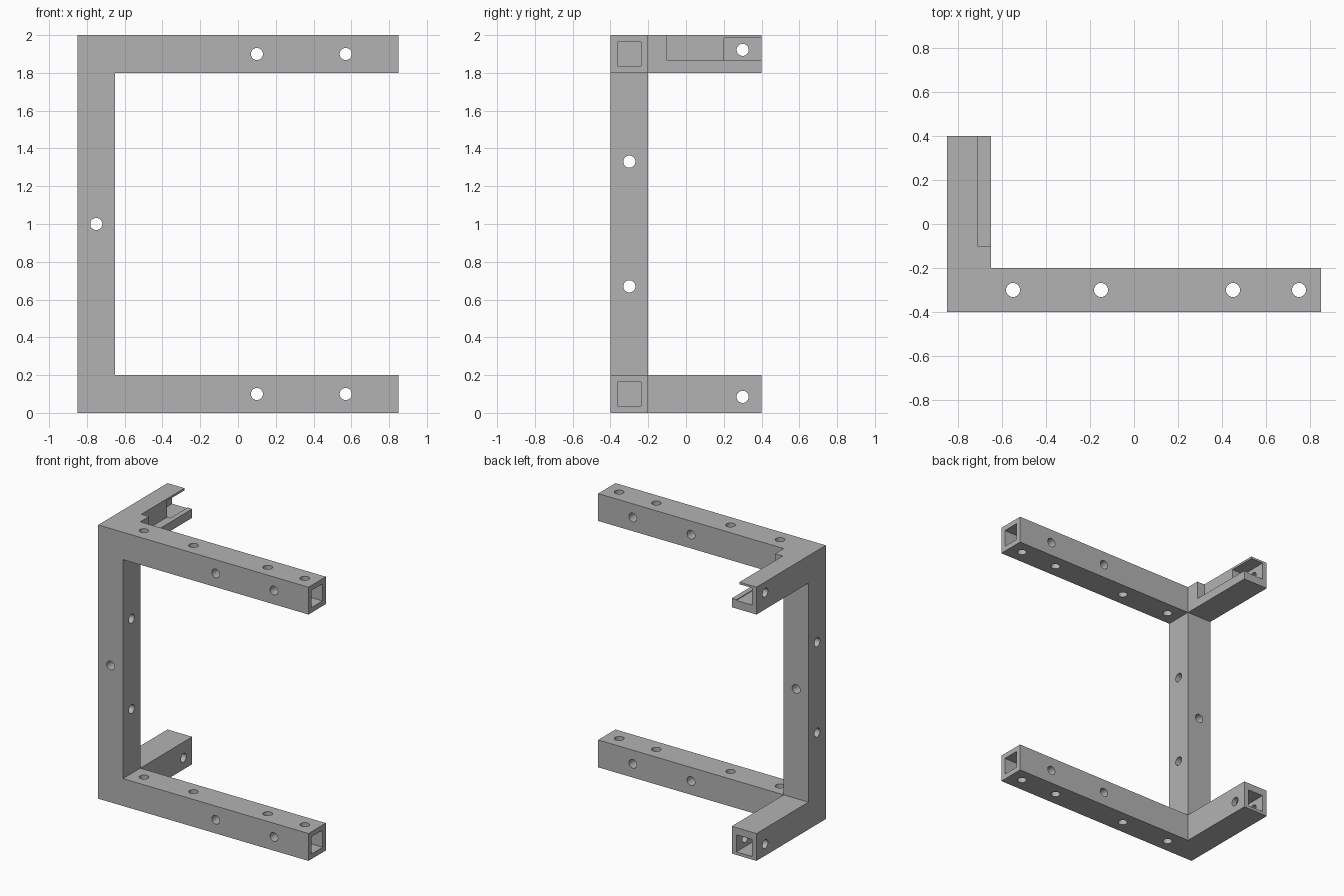
import bpy, bmesh, math
from mathutils import Vector

if "Cube" in bpy.data.objects:
    bpy.data.objects.remove(bpy.data.objects["Cube"], do_unlink=True)

grey = bpy.data.materials.new("plain_grey")
grey.use_nodes = True
color = (0.45, 0.45, 0.45, 1)
grey.diffuse_color = color
grey.node_tree.nodes["Principled BSDF"].inputs["Base Color"].default_value = color

W = 0.2                      # bar width
X, Y, H = 0.85, 0.4, 2.0     # half length, half depth, height
PX, BY = -X + W / 2, -Y + W / 2   # post and front bar centre lines
HOLLOW = 0.125               # socket size
RADIUS = 0.032               # bolt hole radius


def make_object(name, bm):
    bmesh.ops.recalc_face_normals(bm, faces=bm.faces[:])
    mesh = bpy.data.meshes.new(name)
    bm.to_mesh(mesh)
    bm.free()
    mesh.materials.append(grey)
    obj = bpy.data.objects.new(name, mesh)
    bpy.context.collection.objects.link(obj)
    return obj


def extrude(bm, faces, distance):
    new = bmesh.ops.extrude_face_region(bm, geom=faces)["geom"]
    bmesh.ops.delete(bm, geom=faces, context='FACES_ONLY')
    verts = [g for g in new if isinstance(g, bmesh.types.BMVert)]
    bmesh.ops.translate(bm, vec=(0, distance, 0), verts=verts)


# C-shaped front frame, built from a grid of quads and pulled back
bm = bmesh.new()
xs, zs = (-X, -X + W, X), (0, W, H - W, H)
grid = [[bm.verts.new((x, -Y, z)) for z in zs] for x in xs]
for i, j in ((0, 0), (1, 0), (0, 1), (0, 2), (1, 2)):
    bm.faces.new((grid[i][j], grid[i + 1][j], grid[i + 1][j + 1], grid[i][j + 1]))
front = bm.faces[:]
ret = bmesh.ops.extrude_face_region(bm, geom=front)["geom"]
bmesh.ops.translate(bm, vec=(0, W, 0),
                    verts=[g for g in ret if isinstance(g, bmesh.types.BMVert)])

# Rear arms, pulled from the two corners
for mid in (W / 2, H - W / 2):
    corner = [f for f in bm.faces
              if (f.calc_center_median() - Vector((PX, -Y + W, mid))).length < 0.01]
    extrude(bm, corner, 2 * Y - W)
bmesh.ops.recalc_face_normals(bm, faces=bm.faces[:])
bmesh.ops.dissolve_limit(bm, angle_limit=0.01, verts=bm.verts[:], edges=bm.edges[:])
frame = make_object("bracket_frame", bm)


def cut(bm):
    """Subtract a temporary cutter from the frame."""
    cutter = make_object("cutter", bm)
    cutter.hide_render = True
    mod = frame.modifiers.new("cut", 'BOOLEAN')
    mod.operation, mod.solver, mod.object = 'DIFFERENCE', 'EXACT', cutter
    bpy.context.view_layer.objects.active = frame
    bpy.ops.object.modifier_apply(modifier=mod.name)
    bpy.data.objects.remove(cutter, do_unlink=True)


def cut_box(low, high):
    low, high = Vector(low), Vector(high)
    bm = bmesh.new()
    bmesh.ops.create_cube(bm, size=1)
    bmesh.ops.scale(bm, vec=high - low, verts=bm.verts[:])
    bmesh.ops.translate(bm, vec=(low + high) / 2, verts=bm.verts[:])
    cut(bm)


def cut_hole(center, axis, length=0.3):
    bm = bmesh.new()
    bmesh.ops.create_cone(bm, cap_ends=True, segments=32, radius1=RADIUS,
                          radius2=RADIUS, depth=length)
    turn = Vector((0, 0, 1)).rotation_difference(Vector(axis)).to_matrix()
    bmesh.ops.rotate(bm, matrix=turn, verts=bm.verts[:])
    bmesh.ops.translate(bm, vec=center, verts=bm.verts[:])
    cut(bm)


h = HOLLOW / 2
for bar_z, arm_z in ((0.1, 0.085), (1.9, 1.922)):
    # Square sockets in the bar end and the arm end
    cut_box((X - W, BY - h, bar_z - h), (X + 0.1, BY + h, bar_z + h))
    cut_box((PX - h, Y - W, arm_z - h), (PX + h, Y + 0.1, arm_z + h))
    # Bolt holes through the bar and the arm
    for x in (-0.55, -0.15, 0.45, 0.75):
        cut_hole((x, BY, bar_z), (0, 0, 1))
    for x in (0.1, 0.57):
        cut_hole((x, BY, bar_z), (0, 1, 0))
    cut_hole((PX, 0.3, arm_z), (1, 0, 0))

# Post bolt holes
cut_hole((PX, BY, 1), (0, 1, 0))
for z in (0.67, 1.33):
    cut_hole((PX, BY, z), (1, 0, 0))

# Notch along the inner side of the upper arm
cut_box((-0.712, -0.1, 1.865), (-0.5, Y + 0.1, H + 0.1))

# Smooth hole walls, sharp corners
bpy.ops.object.select_all(action='DESELECT')
frame.select_set(True)
bpy.context.view_layer.objects.active = frame
bpy.ops.object.shade_smooth_by_angle(angle=math.radians(30))
